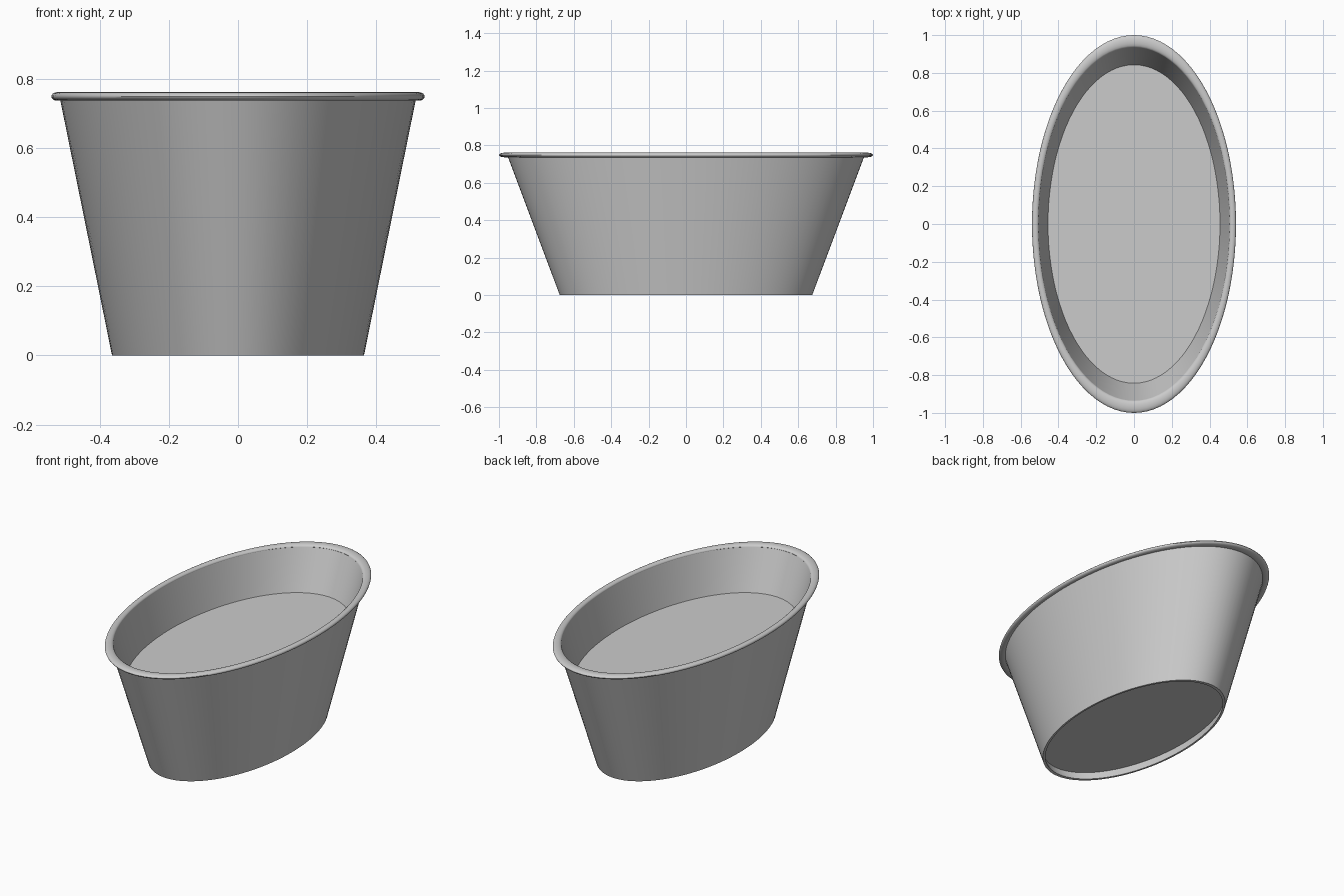
import bpy
import bmesh
import math

cube = bpy.data.objects.get("Cube")
if cube:
    bpy.data.objects.remove(cube, do_unlink=True)

SEGMENTS = 96
OVAL = 0.54  # width of the oval relative to its length


def make_material(name, value):
    mat = bpy.data.materials.new(name)
    mat.use_nodes = True
    color = (value, value, value, 1)
    mat.diffuse_color = color
    mat.node_tree.nodes["Principled BSDF"].inputs["Base Color"].default_value = color
    return mat


def lathe(name, profile, mat, closed=False):
    """Turn a (radius, height) profile into an oval shell; radius 0 makes a cap."""
    bm = bmesh.new()
    rings = []
    for radius, z in profile:
        if radius == 0:
            rings.append([bm.verts.new((0, 0, z))] * SEGMENTS)
            continue
        angles = [2 * math.pi * i / SEGMENTS for i in range(SEGMENTS)]
        rings.append([bm.verts.new((radius * OVAL * math.cos(a), radius * math.sin(a), z))
                      for a in angles])
    pairs = list(zip(rings, rings[1:]))
    if closed:
        pairs.append((rings[-1], rings[0]))
    for low, high in pairs:
        for i in range(SEGMENTS):
            j = (i + 1) % SEGMENTS
            corners = dict.fromkeys((low[i], low[j], high[j], high[i]))
            bm.faces.new(list(corners))
    bmesh.ops.recalc_face_normals(bm, faces=bm.faces)
    mesh = bpy.data.meshes.new(name)
    bm.to_mesh(mesh)
    bm.free()
    mesh.materials.append(mat)
    obj = bpy.data.objects.new(name, mesh)
    bpy.context.collection.objects.link(obj)
    bpy.ops.object.select_all(action='DESELECT')
    obj.select_set(True)
    bpy.context.view_layer.objects.active = obj
    bpy.ops.object.shade_smooth_by_angle(angle=math.radians(40))


gray = make_material("light gray", 0.6)

# Tapered tub: recessed underside, outer wall, inner wall and raised floor
lathe("tub", [(0, 0.05), (0.674, 0.05), (0.655, 0), (0.675, 0),
              (0.956, 0.749), (0.936, 0.749), (0.843, 0.512), (0, 0.512)], gray)

# Rolled lip with a flattened round section
RIM_STEPS = 16
rim_angles = [2 * math.pi * i / RIM_STEPS for i in range(RIM_STEPS)]
lathe("rim", [(0.9675 + 0.0325 * math.cos(a), 0.749 + 0.0125 * math.sin(a))
              for a in rim_angles], gray, closed=True)
